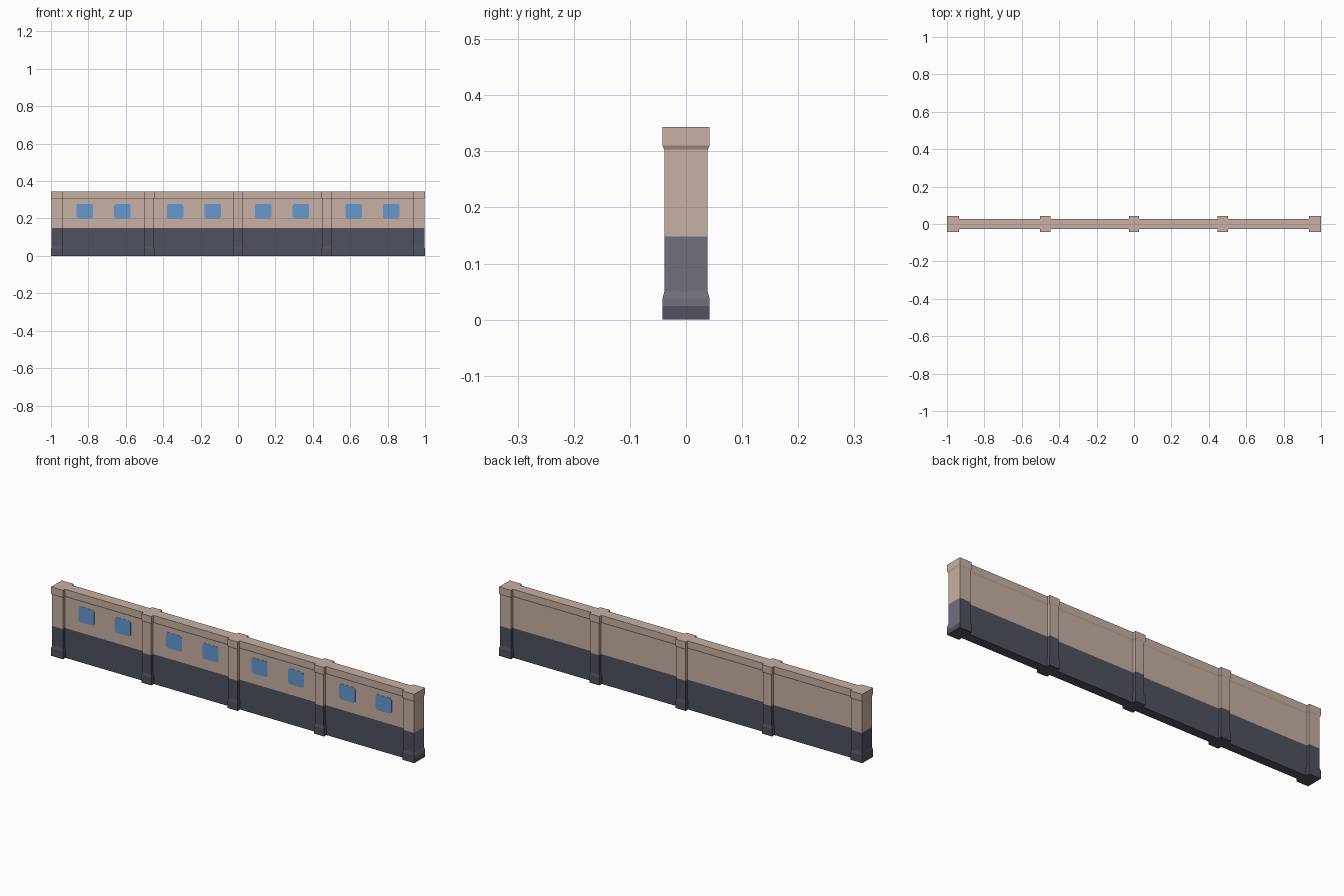
import bpy, bmesh

if "Cube" in bpy.data.objects:
    bpy.data.objects.remove(bpy.data.objects["Cube"])


def material(name, r, g, b):
    lin = [((c / 255 + 0.055) / 1.055) ** 2.4 for c in (r, g, b)]
    m = bpy.data.materials.new(name)
    m.diffuse_color = (*lin, 1)
    m.use_nodes = True
    m.node_tree.nodes["Principled BSDF"].inputs["Base Color"].default_value = m.diffuse_color
    return m


TAN = material("tan plaster", 199, 176, 163)
DARK = material("dark slate", 79, 82, 94)
GREY = material("worn grey", 112, 111, 124)
BLUE = material("window blue", 102, 152, 208)

H, SPLIT = 0.343, 0.148   # wall height, height of painted lower band


def stack(name, x0, x1, y, rings, flare_x=True):
    """Rectangular column lofted through rings of (z, outward offset)."""
    bm = bmesh.new()
    loops = []
    for z, o in rings:
        ox = o if flare_x else 0
        loops.append([bm.verts.new(p) for p in (
            (x0 - ox, -y - o, z), (x1 + ox, -y - o, z),
            (x1 + ox, y + o, z), (x0 - ox, y + o, z))])
    for a, b in zip(loops, loops[1:]):
        for i in range(4):
            j = (i + 1) % 4
            bm.faces.new((a[i], a[j], b[j], b[i]))
    bm.faces.new(loops[0][::-1])
    bm.faces.new(loops[-1])
    bm.normal_update()
    # lower band dark, with a greyer patch on the right-hand end of the wall
    for f in bm.faces:
        c = f.calc_center_median()
        f.material_index = 1 if c.z < SPLIT else 0
        if f.normal.x > 0.6 and c.x > 0.98 and 0.024 < c.z < SPLIT:
            f.material_index = 2
    me = bpy.data.meshes.new(name)
    bm.to_mesh(me)
    bm.free()
    for m in (TAN, DARK, GREY):
        me.materials.append(m)
    ob = bpy.data.objects.new(name, me)
    bpy.context.collection.objects.link(ob)
    return ob


# Pillars with flared foot and cap
F = 0.0035
PILLAR = [(0, F), (0.024, F), (0.038, F), (0.05, 0), (SPLIT, 0),
          (0.303, 0), (0.31, F), (H, F)]
shafts = [(-1 + F, -0.938), (-0.499, -0.451), (-0.024, 0.024),
          (0.451, 0.499), (0.938, 1 - F)]
for a, b in shafts:
    stack("pillar", a, b, 0.0385, PILLAR)

# Wall panels with overhanging coping between the pillars
PANEL = [(0, 0), (SPLIT, 0), (0.303, 0), (0.31, 0.004), (H, 0.004)]
for (_, a), (b, _) in zip(shafts, shafts[1:]):
    stack("wall_panel", a - 0.001, b + 0.001, 0.023, PANEL, flare_x=False)

# Blue windows on the front, corners slightly clipped
W, D, C = 0.044, 0.039, 0.008
outline = [(-W + C, -D), (W - C, -D), (W, -D + C), (W, D - C),
           (W - C, D), (-W + C, D), (-W, D - C), (-W, -D + C)]
for s in (-1, 1):
    for cx in (0.135, 0.336, 0.618, 0.819):
        bm = bmesh.new()
        face = bm.faces.new([bm.verts.new((s * cx + x, -0.0225, 0.239 + z))
                             for x, z in outline])
        ext = bmesh.ops.extrude_face_region(bm, geom=[face])
        moved = [v for v in ext["geom"] if isinstance(v, bmesh.types.BMVert)]
        bmesh.ops.translate(bm, verts=moved, vec=(0, -0.0015, 0))
        bmesh.ops.recalc_face_normals(bm, faces=bm.faces)
        me = bpy.data.meshes.new("window")
        bm.to_mesh(me)
        bm.free()
        me.materials.append(BLUE)
        bpy.context.collection.objects.link(bpy.data.objects.new("window", me))
